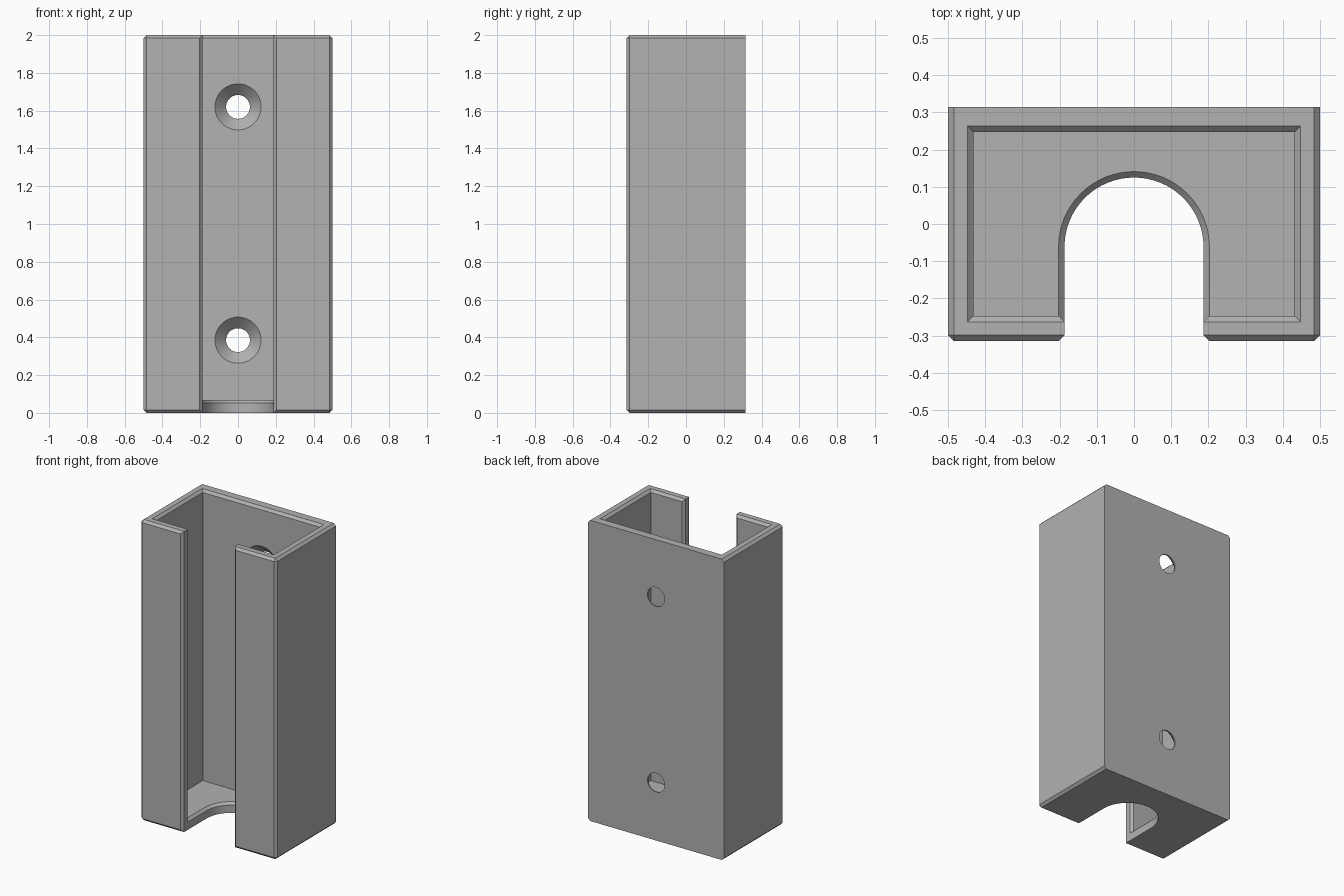
import bpy, bmesh, math

cube = bpy.data.objects.get("Cube")
if cube:
    bpy.data.objects.remove(cube, do_unlink=True)

# Main dimensions
W, D, H = 0.5, 0.315, 2.0        # half width, half depth, height
WALL, C = 0.068, 0.016           # wall thickness, chamfer
SLOT, ARC_Y = 0.187, -0.062      # slot half width, centre of its round end
SIDES = 64

grey = bpy.data.materials.new("warm_grey_plastic")
grey.use_nodes = True
colour = (0.445, 0.445, 0.445, 1)
grey.diffuse_color = colour
grey.node_tree.nodes["Principled BSDF"].inputs["Base Color"].default_value = colour


def add_object(name, bm):
    bmesh.ops.recalc_face_normals(bm, faces=bm.faces)
    mesh = bpy.data.meshes.new(name)
    bm.to_mesh(mesh)
    bm.free()
    mesh.materials.append(grey)
    ob = bpy.data.objects.new(name, mesh)
    bpy.context.collection.objects.link(ob)
    return ob


def loft(name, rings):
    """Solid through a list of equal-length point rings."""
    bm = bmesh.new()
    rows = [[bm.verts.new(p) for p in ring] for ring in rings]
    n = len(rows[0])
    for a, b in zip(rows, rows[1:]):
        for i in range(n):
            j = (i + 1) % n
            bm.faces.new((a[i], a[j], b[j], b[i]))
    bm.faces.new(rows[0])
    bm.faces.new(rows[-1])
    return add_object(name, bm)


def circle(r, n=SIDES):
    return [(r * math.cos(math.tau * i / n), r * math.sin(math.tau * i / n)) for i in range(n)]


def rect(x, y0, y1):
    return [(-x, y0), (x, y0), (x, y1), (-x, y1)]


# Holder body: box chamfered on every edge that does not touch the flat back
bm = bmesh.new()
bmesh.ops.create_cube(bm, size=1)
for v in bm.verts:
    v.co = (v.co.x * 2 * W, v.co.y * 2 * D, (v.co.z + 0.5) * H)
edges = [e for e in bm.edges if any(v.co.y < 0 for v in e.verts)]
bmesh.ops.bevel(bm, geom=edges, offset=C, segments=1, affect='EDGES')
holder = add_object("holder_body", bm)

# Cavity, flared at the rim
ix, iy = W - WALL, D - WALL
cutters = [loft("cavity_cutter", [
    [(x, y, z) for x, y in rect(ix + g, -iy - g, iy + g)]
    for z, g in ((WALL, 0), (H - C, 0), (H + C, 2 * C))])]

# Round-ended slot through floor and front, flared at the front face
arc = [(x, y + ARC_Y) for x, y in circle(SLOT)[:SIDES // 2]] + [(-SLOT, ARC_Y)]
profile = arc + [(-SLOT, -D + C), (-SLOT - 2 * C, -D - C),
                 (SLOT + 2 * C, -D - C), (SLOT, -D + C)]
cutters.append(loft("slot_cutter", [[(x, y, z) for x, y in profile] for z in (-0.1, H + 0.1)]))

# Chamfer of the slot's inner edges: straight part, then round end
cutters.append(loft("slot_edge_cutter", [
    [(x, -iy - g, WALL - g), (x, ARC_Y, WALL - g), (x, ARC_Y, H + 0.1), (x, -iy - g, H + 0.1)]
    for x, g in ((-SLOT - 2 * C, -C), (-SLOT, C), (SLOT, C), (SLOT + 2 * C, -C))]))
cutters.append(loft("slot_arc_cutter", [
    [(x, y + ARC_Y, WALL + g) for x, y in circle(SLOT + C + g)] for g in (-C, C)]))

# Countersunk screw holes in the back wall
for z in (0.385, 1.62):
    cutters.append(loft("screw_hole_cutter", [
        [(x, y, z + h) for x, h in circle(r)]
        for y, r in ((iy - 0.01, 0.132), (iy + 0.059, 0.063), (D + 0.1, 0.063))]))

bpy.context.view_layer.objects.active = holder
for cutter in cutters:
    mod = holder.modifiers.new("cut", 'BOOLEAN')
    mod.operation, mod.solver, mod.object = 'DIFFERENCE', 'EXACT', cutter
    bpy.ops.object.modifier_apply(modifier=mod.name)
    bpy.data.objects.remove(cutter, do_unlink=True)

# Smooth the round surfaces, keep the chamfers crisp
bpy.ops.object.select_all(action='DESELECT')
holder.select_set(True)
bpy.ops.object.shade_smooth_by_angle(angle=math.radians(25))
